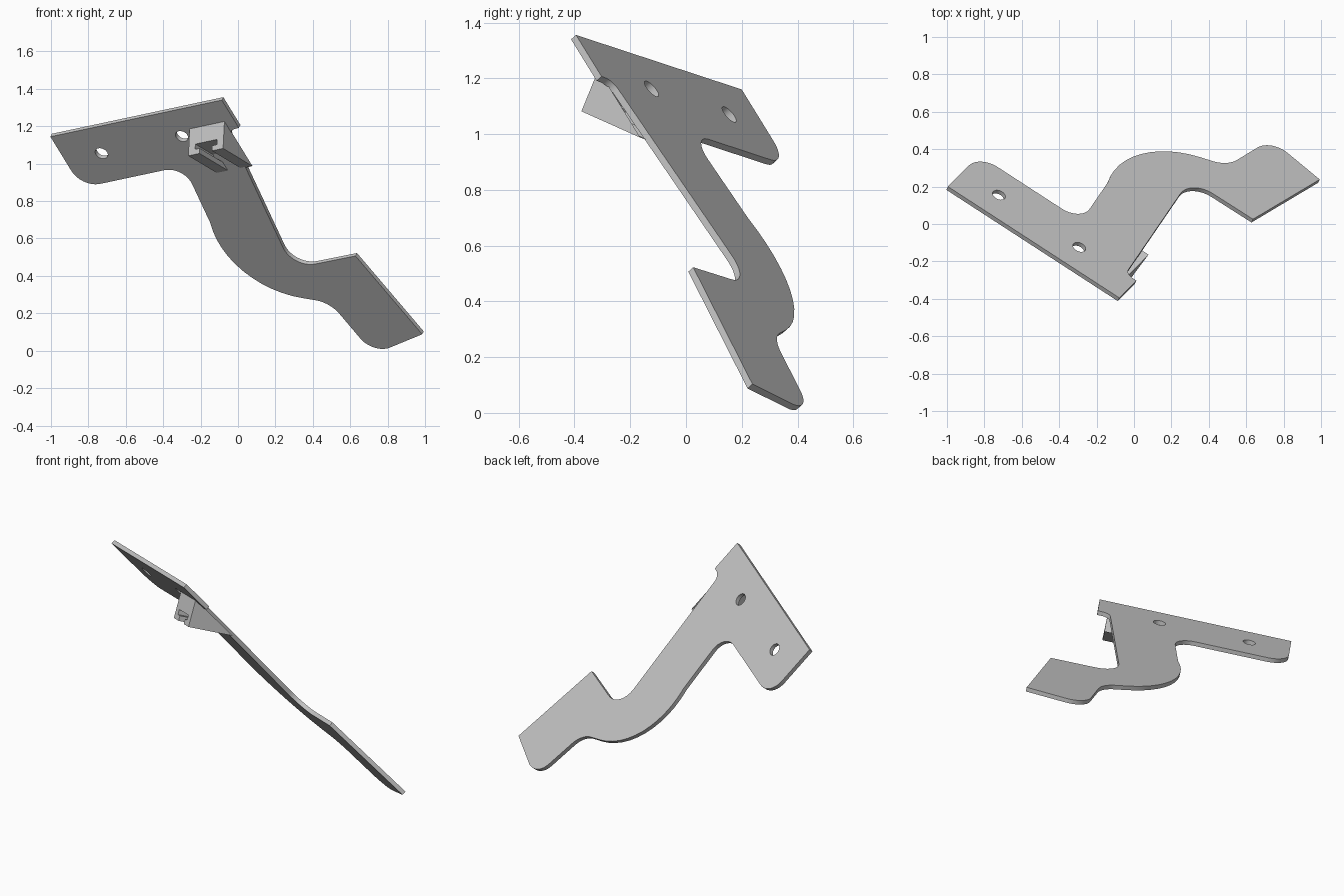
import bpy, bmesh, math
from mathutils import Vector, Matrix

cube = bpy.data.objects.get("Cube")
if cube:
    bpy.data.objects.remove(cube, do_unlink=True)

steel = bpy.data.materials.new("light_grey_steel")
steel.use_nodes = True
GREY = (0.55, 0.55, 0.55, 1)
steel.diffuse_color = GREY
steel.node_tree.nodes["Principled BSDF"].inputs["Base Color"].default_value = GREY

# Tilted frame of the plate: u along the top edge, v down the plate, n out of its upper face
n = Vector((0.51, 1.115, 1)).normalized()
u = Vector((0.916, -0.595, 0.195))
u = (u - n * u.dot(n)).normalized()
v = n.cross(u)
frame = Matrix((u, v, n)).transposed().to_4x4()
frame.translation = (-0.995, 0.2, 1.16)
THICK = 0.025


def fillet(corners, steps=12):
    """Round each (u, v, radius) corner of a closed outline."""
    out = []
    for i, (x, y, r) in enumerate(corners):
        p = Vector((x, y))
        if r == 0:
            out.append(p)
            continue
        a = (Vector(corners[i - 1][:2]) - p).normalized()
        b = (Vector(corners[(i + 1) % len(corners)][:2]) - p).normalized()
        half = a.angle(b) / 2
        centre = p + (a + b).normalized() * (r / math.sin(half))
        start = p + a * (r / math.tan(half)) - centre
        end = p + b * (r / math.tan(half)) - centre
        sweep = start.angle_signed(end)
        for k in range(steps + 1):
            t = -sweep * k / steps
            out.append(centre + Matrix.Rotation(t, 2) @ start)
    return out


def circle(x, y, r, count=32):
    return [Vector((x + r * math.cos(k * math.tau / count),
                    y + r * math.sin(k * math.tau / count))) for k in range(count)]


# Flat plate: mounting flange, curved arm and foot in one outline, with two bolt holes
outline = fillet([
    (0, 0, 0), (1.11, 0, 0), (1.11, 0.197, 0), (1.04, 0.2, 0.05),
    (0.925, 1.15, 0.13), (1.328, 1.155, 0), (1.435, 1.735, 0),
    (1.087, 1.795, 0.12), (1.018, 1.413, 0.16), (0.484, 1.168, 0.49),
    (0.613, 0.753, 0), (0.66, 0.362, 0.11), (0, 0.362, 0.12),
])
curve = bpy.data.curves.new("plate", "CURVE")
curve.dimensions = "2D"
curve.fill_mode = "BOTH"
curve.extrude = THICK / 2
for loop in (outline, circle(0.234, 0.173, 0.036), circle(0.754, 0.173, 0.036)):
    spline = curve.splines.new("POLY")
    spline.points.add(len(loop) - 1)
    for point, co in zip(spline.points, loop):
        point.co = (co.x, co.y, 0, 1)
    spline.use_cyclic_u = True
curve.materials.append(steel)
plate = bpy.data.objects.new("plate", curve)
bpy.context.collection.objects.link(plate)
plate.matrix_world = frame @ Matrix.Translation((0, 0, -THICK / 2))
bpy.ops.object.select_all(action="DESELECT")
plate.select_set(True)
bpy.context.view_layer.objects.active = plate
bpy.ops.object.convert(target="MESH")
bm = bmesh.new()
bm.from_mesh(plate.data)
bmesh.ops.remove_doubles(bm, verts=bm.verts, dist=1e-5)
bmesh.ops.recalc_face_normals(bm, faces=bm.faces)
bm.to_mesh(plate.data)
bm.free()
bpy.ops.object.shade_smooth_by_angle(angle=math.radians(30))

# Slotted bracket: T-slot section swept at 30 degrees into the underside of the plate
half_section = [(0.04, 0), (0.04, 0.03), (0.07, 0.03), (0.07, 0.06)]
right = [(0.1125, 0.17), (0.1125, 0)] + half_section
section = right + [(-x, s) for x, s in reversed(right)]
up = Vector((0, -0.5, math.cos(math.radians(30))))
along = Vector((0, math.cos(math.radians(30)), 0.5))
base = Vector((0.9375, 0.215, -0.16))
bm = bmesh.new()
face = bm.faces.new([bm.verts.new(base + Vector((x, 0, 0)) + up * s) for x, s in section])
swept = bmesh.ops.extrude_face_region(bm, geom=[face], use_keep_orig=True)
bmesh.ops.translate(bm, vec=along * 0.4,
                    verts=[g for g in swept["geom"] if isinstance(g, bmesh.types.BMVert)])
bmesh.ops.recalc_face_normals(bm, faces=bm.faces)
cut = bmesh.ops.bisect_plane(bm, geom=bm.verts[:] + bm.edges[:] + bm.faces[:],
                             plane_co=(0, 0, -THICK * 0.8), plane_no=(0, 0, 1),
                             clear_outer=True)
mesh = bpy.data.meshes.new("slotted_bracket")
bm.to_mesh(mesh)
bm.free()
mesh.materials.append(steel)
bracket = bpy.data.objects.new("slotted_bracket", mesh)
bpy.context.collection.objects.link(bracket)
bracket.matrix_world = frame
